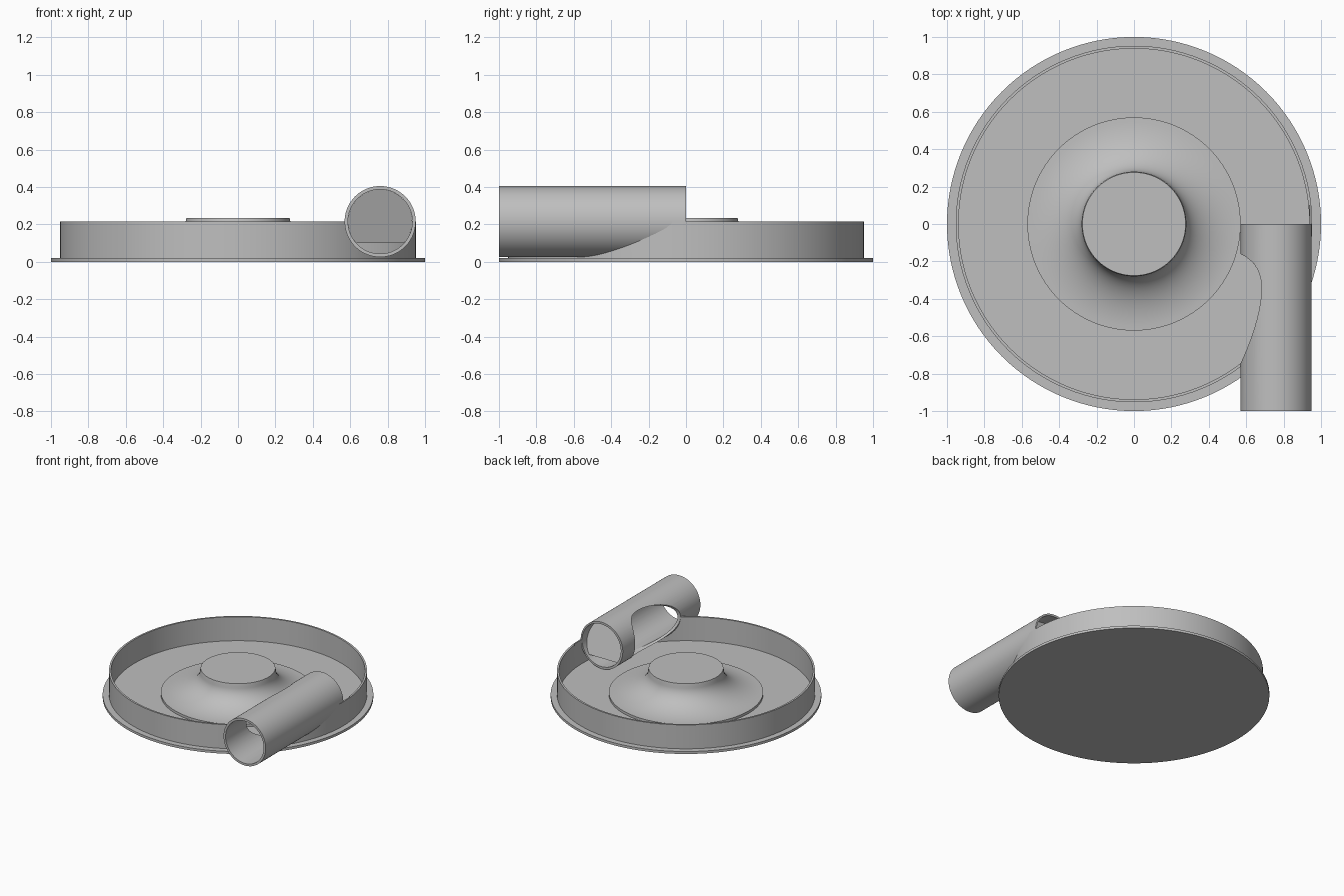
import bpy, bmesh, math
from mathutils import Matrix, Vector

if "Cube" in bpy.data.objects:
    bpy.data.objects.remove(bpy.data.objects["Cube"], do_unlink=True)

grey = bpy.data.materials.new("plain grey")
grey.use_nodes = True
COLOUR = (0.52, 0.52, 0.52, 1)
grey.diffuse_color = COLOUR
grey.node_tree.nodes["Principled BSDF"].inputs["Base Color"].default_value = COLOUR

PIPE_X, PIPE_Z = 0.76, 0.215
PIPE_R, BORE_R = 0.19, 0.172


def lathe(name, profile, closed=False, steps=128, matrix=Matrix()):
    """Spin an (r, z) profile round z; a closed profile makes a ring."""
    bm = bmesh.new()
    verts = [bm.verts.new((r, 0, z)) for r, z in profile]
    pairs = list(zip(verts, verts[1:]))
    if closed:
        pairs.append((verts[-1], verts[0]))
    edges = [bm.edges.new(p) for p in pairs]
    bmesh.ops.spin(bm, geom=verts + edges, cent=(0, 0, 0), axis=(0, 0, 1),
                   angle=math.tau, steps=steps)
    bmesh.ops.remove_doubles(bm, verts=bm.verts, dist=1e-5)
    bmesh.ops.recalc_face_normals(bm, faces=bm.faces)
    bm.transform(matrix)
    mesh = bpy.data.meshes.new(name)
    bm.to_mesh(mesh)
    bm.free()
    mesh.materials.append(grey)
    obj = bpy.data.objects.new(name, mesh)
    bpy.context.collection.objects.link(obj)
    return obj


def select(obj):
    bpy.ops.object.select_all(action='DESELECT')
    obj.select_set(True)
    bpy.context.view_layer.objects.active = obj


def cut(obj, cutter):
    cutter.hide_render = True
    mod = obj.modifiers.new("cut", 'BOOLEAN')
    mod.operation = 'DIFFERENCE'
    mod.solver = 'EXACT'
    mod.object = cutter
    select(obj)
    bpy.ops.object.modifier_apply(modifier=mod.name)


def smooth(obj):
    select(obj)
    bpy.ops.object.shade_smooth_by_angle(angle=math.radians(30))


# Base plate and upright rim wall
base = lathe("base_plate", [(0, 0), (1, 0), (1, 0.02), (0, 0.02)])
wall = lathe("rim_wall", [(0.938, 0.015), (0.953, 0.015),
                          (0.953, 0.215), (0.938, 0.215)], closed=True)

# Flared centre hub: a concave quarter ellipse between a low lip and a flat top
flare = [(0.57 - 0.29 * math.cos(t), 0.215 - 0.175 * math.sin(t))
         for t in (math.pi / 2 * i / 16 for i in range(16, -1, -1))]
hub = lathe("centre_hub", [(0, 0.015), (0.57, 0.015)] + flare
            + [(0.276, 0.235), (0, 0.235)])

# Inlet pipe, running from the front edge back to the middle
along_y = Matrix.Translation((PIPE_X, 0, PIPE_Z)) @ Matrix.Rotation(math.pi / 2, 4, 'X')
pipe = lathe("inlet_pipe", [(BORE_R, 0), (PIPE_R, 0), (PIPE_R, 1), (BORE_R, 1)],
             closed=True, steps=72, matrix=along_y)

# Ring-shaped air channel opens the inner side of the pipe
channel = lathe("channel_cutter",
                [(0.765 + 0.173 * math.cos(a), PIPE_Z + 0.173 * math.sin(a))
                 for a in (math.tau * i / 48 for i in range(48))], closed=True)
cut(pipe, channel)

# The pipe bore passes through the rim wall
bore = lathe("bore_cutter", [(0, -0.1), (0.18, -0.1), (0.18, 1.1), (0, 1.1)],
             steps=72, matrix=along_y)
cut(wall, bore)
for helper in (channel, bore):
    bpy.data.objects.remove(helper, do_unlink=True)

# Sloping baffle inside the back end, open below its straight lower edge
bm = bmesh.new()
start = math.asin((0.1 - PIPE_Z) / BORE_R)
sweep = math.pi - 2 * start
rim = []
for i in range(33):
    a = start + sweep * i / 32
    z = PIPE_Z + BORE_R * math.sin(a)
    rim.append(bm.verts.new((PIPE_X + BORE_R * math.cos(a), -0.02 - 0.35 * (z - 0.1), z)))
bm.faces.new(rim)
mesh = bpy.data.meshes.new("pipe_baffle")
bm.to_mesh(mesh)
bm.free()
mesh.materials.append(grey)
baffle = bpy.data.objects.new("pipe_baffle", mesh)
bpy.context.collection.objects.link(baffle)

for part in (base, wall, hub, pipe):
    smooth(part)
